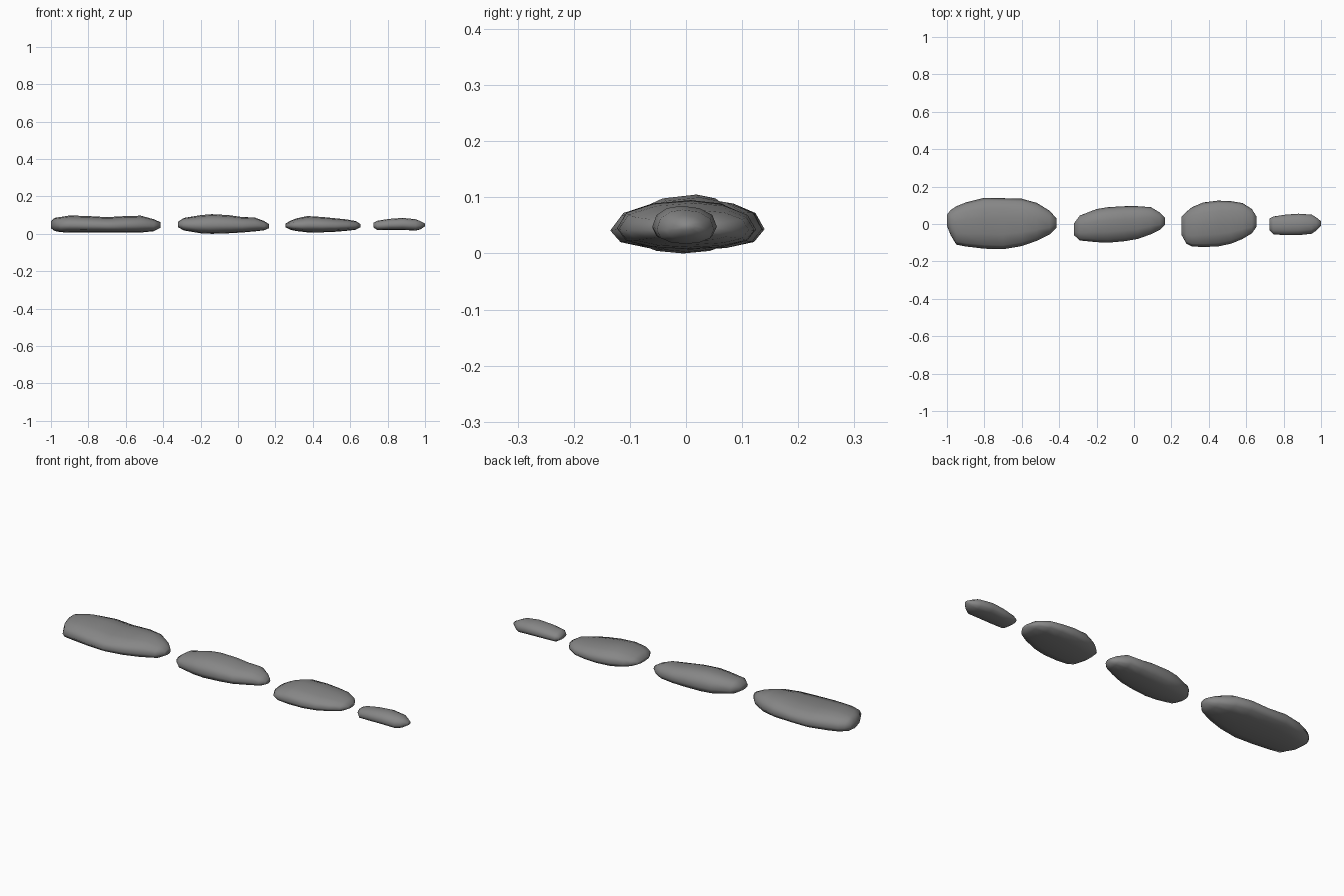
import bpy, bmesh, math

SIDES = 12
slate = bpy.data.materials.new("slate")
slate.diffuse_color = (0.24, 0.24, 0.24, 1)


def stone(name, stations, lean=0.0):
    """Loft a flat pebble along x; station = x, y min, y max, z min, z max."""
    bm = bmesh.new()
    rings = []
    for x, y0, y1, z0, z1 in stations:
        cy, ry = (y0 + y1) / 2, (y1 - y0) / 2
        zm = z0 + (z1 - z0) * 0.42          # widest level sits below the middle
        ring = []
        for i in range(SIDES):
            a = 2 * math.pi * i / SIDES
            c, s = math.cos(a), math.sin(a)
            up = s > 0
            h = (z1 - zm) if up else (zm - z0)
            s = math.copysign(abs(s) ** (0.85 if up else 0.75), s)
            y = cy + ry * (c + (lean * s * (1 - abs(c)) if up else 0))
            ring.append(bm.verts.new((x, y, zm + h * s)))
        rings.append(ring)
    for a, b in zip(rings, rings[1:]):
        for i in range(SIDES):
            j = (i + 1) % SIDES
            bm.faces.new((a[i], a[j], b[j], b[i]))
    bm.faces.new(rings[0])
    bm.faces.new(rings[-1])
    bmesh.ops.recalc_face_normals(bm, faces=bm.faces)
    mesh = bpy.data.meshes.new(name)
    bm.to_mesh(mesh)
    bm.free()
    mesh.materials.append(slate)
    ob = bpy.data.objects.new(name, mesh)
    bpy.context.collection.objects.link(ob)
    bpy.ops.object.select_all(action='DESELECT')
    ob.select_set(True)
    bpy.context.view_layer.objects.active = ob
    bpy.ops.object.shade_smooth_by_angle(angle=math.radians(80))
    return ob


# Large stone with a shallow dip on top
stone("large_stone", [
    (-1.0, -0.01, 0.05, 0.03, 0.068),
    (-0.98, -0.06, 0.075, 0.015, 0.085),
    (-0.95, -0.11, 0.095, 0.009, 0.09),
    (-0.90, -0.12, 0.115, 0.007, 0.098),
    (-0.80, -0.132, 0.14, 0.006, 0.095),
    (-0.70, -0.135, 0.138, 0.006, 0.089),
    (-0.60, -0.118, 0.135, 0.006, 0.095),
    (-0.52, -0.09, 0.113, 0.007, 0.097),
    (-0.45, -0.055, 0.07, 0.014, 0.078),
    (-0.415, -0.02, 0.03, 0.032, 0.062)], 0.2)

# Long narrow stone
stone("long_stone", [
    (-0.32, -0.06, 0.005, 0.035, 0.065),
    (-0.29, -0.088, 0.045, 0.018, 0.085),
    (-0.20, -0.097, 0.08, 0.003, 0.10),
    (-0.14, -0.10, 0.09, 0.0, 0.105),
    (-0.05, -0.092, 0.095, 0.003, 0.10),
    (0.02, -0.08, 0.095, 0.007, 0.09),
    (0.09, -0.055, 0.09, 0.013, 0.087),
    (0.14, -0.03, 0.06, 0.019, 0.068),
    (0.165, -0.005, 0.035, 0.03, 0.052)], 0.25)

# Broad rounded stone
stone("broad_stone", [
    (0.255, -0.06, 0.04, 0.035, 0.055),
    (0.28, -0.105, 0.065, 0.022, 0.07),
    (0.31, -0.12, 0.09, 0.015, 0.082),
    (0.37, -0.123, 0.115, 0.008, 0.095),
    (0.45, -0.12, 0.125, 0.008, 0.09),
    (0.52, -0.105, 0.122, 0.011, 0.083),
    (0.58, -0.08, 0.112, 0.016, 0.077),
    (0.63, -0.05, 0.08, 0.022, 0.068),
    (0.655, -0.015, 0.04, 0.035, 0.052)], 0.1)

# Small end stone
stone("small_stone", [
    (0.725, -0.035, 0.03, 0.033, 0.06),
    (0.745, -0.055, 0.04, 0.02, 0.07),
    (0.81, -0.06, 0.05, 0.021, 0.08),
    (0.88, -0.06, 0.055, 0.021, 0.085),
    (0.95, -0.052, 0.05, 0.017, 0.078),
    (0.975, -0.035, 0.035, 0.024, 0.068),
    (1.0, -0.01, 0.015, 0.04, 0.055)], -0.1)
